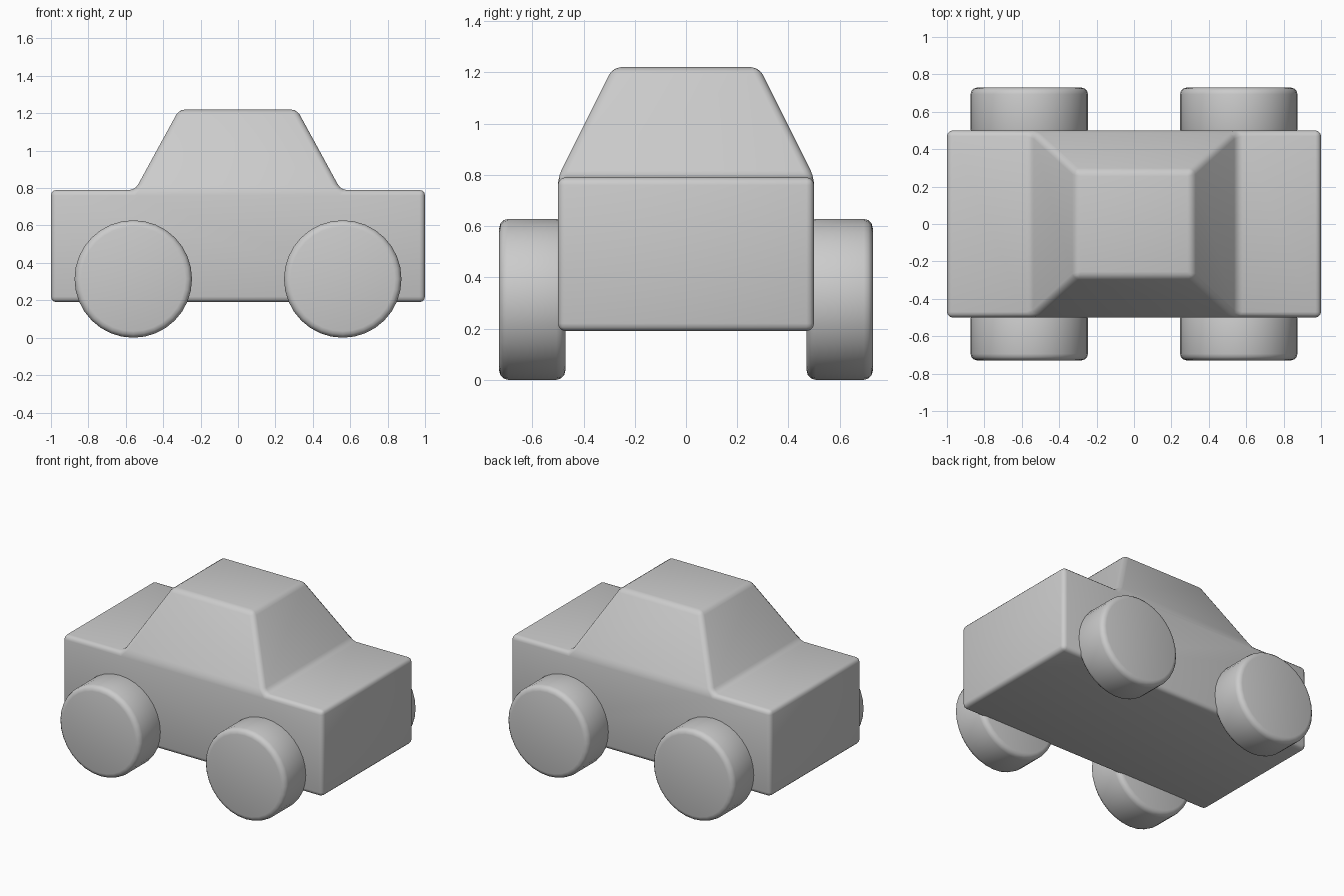
import bpy, bmesh
from math import radians

if "Cube" in bpy.data.objects:
    bpy.data.objects.remove(bpy.data.objects["Cube"])


def finish(obj, width, segments, angle):
    mod = obj.modifiers.new("rounded_edges", 'BEVEL')
    mod.width = width
    mod.segments = segments
    mod.limit_method = 'ANGLE'
    mod.angle_limit = radians(angle)
    bpy.ops.object.select_all(action='DESELECT')
    obj.select_set(True)
    bpy.context.view_layer.objects.active = obj
    bpy.ops.object.modifier_apply(modifier=mod.name)
    bpy.ops.object.shade_smooth_by_angle(angle=radians(35))


# Body: side profile extruded across, roof corners pulled inwards
profile = [(-1, 0.19), (1, 0.19), (1, 0.79), (0.55, 0.79),
           (0.315, 1.22), (-0.315, 1.22), (-0.55, 0.79), (-1, 0.79)]
bm = bmesh.new()
sides = []
for s in (-1, 1):
    sides.append([bm.verts.new((x, s * (0.285 if z > 1 else 0.5), z)) for x, z in profile])
for i in range(8):
    j = (i + 1) % 8
    bm.faces.new((sides[0][i], sides[1][i], sides[1][j], sides[0][j]))
for v in sides:
    bm.faces.new([v[i] for i in (0, 1, 2, 3, 6, 7)])   # door panel
    bm.faces.new([v[i] for i in (3, 4, 5, 6)])         # cabin side
bmesh.ops.recalc_face_normals(bm, faces=bm.faces)
mesh = bpy.data.meshes.new("car_body")
bm.to_mesh(mesh)
bm.free()
body = bpy.data.objects.new("car_body", mesh)
bpy.context.collection.objects.link(body)
finish(body, 0.03, 3, 20)

# Four wheels
for x_name, x in (("left", -0.56), ("right", 0.56)):
    for y_name, y in (("front", -0.6), ("back", 0.6)):
        bpy.ops.mesh.primitive_cylinder_add(vertices=32, radius=0.314, depth=0.258,
                                            location=(x, y, 0.314),
                                            rotation=(radians(90), 0, 0))
        wheel = bpy.context.object
        wheel.name = f"{y_name}_{x_name}_wheel"
        finish(wheel, 0.035, 3, 30)
